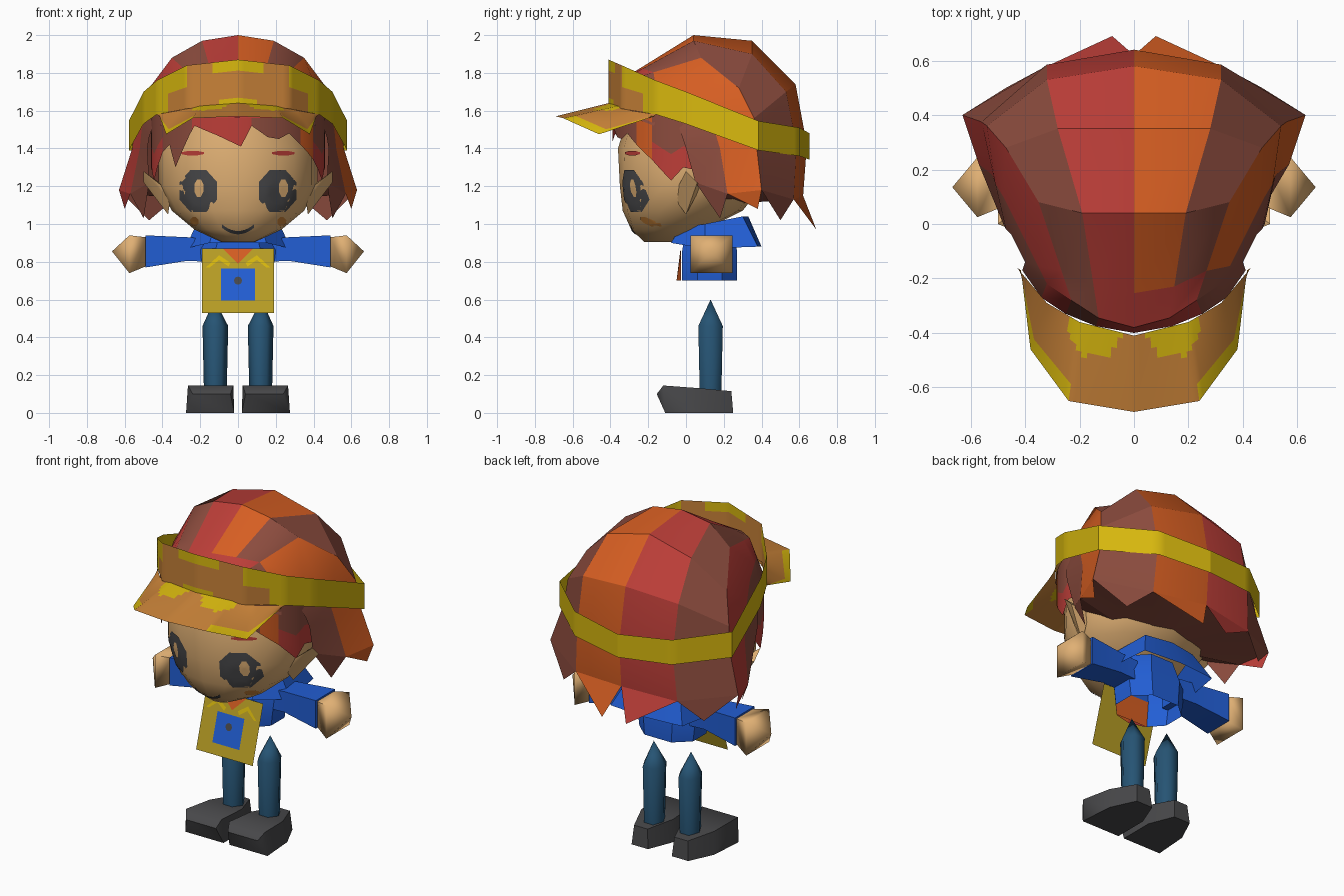
import bpy, bmesh, math
from mathutils import Vector
from mathutils.bvhtree import BVHTree

if "Cube" in bpy.data.objects:
    bpy.data.objects.remove(bpy.data.objects["Cube"])


def lin(c):
    c /= 255
    return c / 12.92 if c < 0.04 else ((c + 0.055) / 1.055) ** 2.4


MATS = {}
for name, rgb in {"brown": (140, 76, 62), "red": (188, 62, 56), "orange": (214, 94, 34),
                  "yellow": (216, 184, 14), "tan": (200, 130, 56), "skin": (224, 176, 116),
                  "blue": (34, 94, 212), "navy": (38, 84, 116), "grey": (72, 72, 74),
                  "olive": (184, 158, 36)}.items():
    m = bpy.data.materials.new(name)
    m.diffuse_color = [lin(c) for c in rgb] + [1]
    m.use_nodes = True
    m.node_tree.nodes["Principled BSDF"].inputs["Base Color"].default_value = m.diffuse_color
    MATS[name] = m


def make(name, verts, faces, colors, angle=35, recalc=False, merge=False):
    """Mesh object; colors is one name or one name per face."""
    if isinstance(colors, str):
        colors = [colors] * len(faces)
    used = list(dict.fromkeys(colors))
    me = bpy.data.meshes.new(name)
    me.from_pydata([tuple(v) for v in verts], [], faces)
    for c in used:
        me.materials.append(MATS[c])
    for p, c in zip(me.polygons, colors):
        p.material_index = used.index(c)
    bm = bmesh.new()
    bm.from_mesh(me)
    if merge:
        bmesh.ops.remove_doubles(bm, verts=bm.verts, dist=0.0005)
    if recalc:
        bmesh.ops.recalc_face_normals(bm, faces=bm.faces)
    bm.to_mesh(me)
    bm.free()
    me.shade_smooth()
    me.set_sharp_from_angle(angle=math.radians(angle))
    ob = bpy.data.objects.new(name, me)
    bpy.context.collection.objects.link(ob)
    return ob


def hull(name, pts, color, angle=35):
    bm = bmesh.new()
    for p in pts:
        bm.verts.new(p)
    bmesh.ops.convex_hull(bm, input=bm.verts)
    bm.verts.index_update()
    faces = [[v.index for v in f.verts] for f in bm.faces]
    verts = [v.co.copy() for v in bm.verts]
    bm.free()
    return make(name, verts, faces, color, angle, recalc=True)


def loft(name, rings, color, caps=True, angle=35):
    n = len(rings[0])
    faces = [(r * n + i, r * n + (i + 1) % n, (r + 1) * n + (i + 1) % n, (r + 1) * n + i)
             for r in range(len(rings) - 1) for i in range(n)]
    if caps:
        faces += [tuple(range(n))[::-1], tuple((len(rings) - 1) * n + i for i in range(n))]
    return make(name, sum(rings, []), faces, color, angle, recalc=True)


def sheet(name, low, high, rule, rows=1):
    """Grid between two polylines, coloured by rule(centre, height fraction)."""
    n, verts, faces, cols = len(low), [], [], []
    for r in range(rows + 1):
        verts += [Vector(a).lerp(Vector(b), r / rows) for a, b in zip(low, high)]
    for r in range(rows):
        for i in range(n - 1):
            f = (r * n + i, r * n + i + 1, (r + 1) * n + i + 1, (r + 1) * n + i)
            faces.append(f)
            cols.append(rule(sum((verts[k] for k in f), Vector()) / 4, (r + 0.5) / rows))
    return make(name, verts, faces, cols)


def mirrored(half):
    """Full left-to-right polyline from a right half that starts on x = 0."""
    return [(-x, y, z) for x, y, z in half[:0:-1]] + list(half)


def dense(pts, n):
    out = [Vector(a).lerp(Vector(b), k / n) for a, b in zip(pts, pts[1:]) for k in range(n)]
    return out + [Vector(pts[-1])]


# Head: stacked ovals (height, half width, front y, back y)
rings = []
for z, w, f, b in [(.905, .09, -.22, .0), (.97, .23, -.29, .1), (1.07, .35, -.335, .3),
                   (1.2, .42, -.35, .4), (1.4, .42, -.36, .44), (1.6, .36, -.3, .42)]:
    rings.append([(w * math.sin(a), (f + b) / 2 - (b - f) / 2 * math.cos(a), z)
                  for a in [k * math.tau / 16 for k in range(16)]])
head = loft("head", rings, "skin", angle=60)
bvh = BVHTree.FromPolygons([v.co for v in head.data.vertices],
                           [tuple(p.vertices) for p in head.data.polygons])


def on_face(x, z, off):
    hit = bvh.ray_cast(Vector((x, -2, z)), Vector((0, 1, 0)))[0] or bvh.find_nearest(Vector((x, -.2, z)))[0]
    return hit + Vector((0, -off, 0))


def disc(name, cx, cz, rx, rz, color, off=.006, n=8, rings=5):
    verts, faces = [on_face(cx, cz, off)], []
    for r in range(1, rings + 1):
        for k in range(n):
            a = (k + .5) * math.tau / n
            q = 1.08 * r / rings
            verts.append(on_face(cx + rx * q * math.cos(a), cz + rz * q * math.sin(a), off))
            i, j = 1 + (r - 1) * n + k, 1 + (r - 1) * n + (k + 1) % n
            faces.append((0, i, j) if r == 1 else (i - n, i, j, j - n))
    make(name, verts, faces, color)


# Painted face
for s in (-1, 1):
    disc("eye", s * .21, 1.175, .1, .112, "grey")
    disc("eye_glint", .24 if s > 0 else -.207, 1.19, .024, .047, "skin", .009)
    disc("brow", s * .24, 1.375, .06, .012, "red")
    disc("cheek", s * .232, 1.012, .024, .024, "tan")
arc = [(-.085 + .017 * k, .945 + .035 * ((k - 5) / 5) ** 2) for k in range(11)]
sheet("mouth", [on_face(x, z, .006) for x, z in arc], [on_face(x, z + .018, .006) for x, z in arc],
      lambda c, t: "grey")

# Hair cap: meridians from the forehead over the crown to the back hem (right half)
MER = [
    [(0, -.4, 1.56), (0, -.38, 1.74), (0, .04, 2.0), (0, .35, 1.97), (0, .58, 1.74), (0, .64, 1.42), (0, .62, 1.15)],
    [(.14, -.375, 1.56), (.13, -.345, 1.76), (.19, .04, 1.97), (.28, .35, 1.9), (.32, .53, 1.7), (.32, .585, 1.42), (.34, .57, 1.13)],
    [(.25, -.33, 1.56), (.23, -.28, 1.77), (.35, .08, 1.88), (.47, .28, 1.72), (.54, .36, 1.56), (.56, .375, 1.4), (.63, .4, 1.18)],
    [(.34, -.27, 1.56), (.32, -.22, 1.7), (.43, 0, 1.68), (.48, .1, 1.6), (.51, .15, 1.5), (.52, .18, 1.4), (.57, .22, 1.16)],
    [(.41, -.17, 1.52), (.4, -.14, 1.6), (.43, -.08, 1.56), (.45, -.04, 1.52), (.47, -.02, 1.46), (.48, 0, 1.4), (.47, .05, 1.22)],
]
TIPS = [(.08, .69, .97), (.47, .5, 1.02), (.6, .38, 1.08), (.5, .18, 1.03)]
verts, faces, cols = [], [], []


def face(pts, color):
    faces.append(tuple(range(len(verts), len(verts) + len(pts))))
    verts.extend(pts)
    cols.append(color)


for s, main in ((1, "orange"), (-1, "red")):
    flip = lambda p: (s * p[0], p[1], p[2])
    # An extra row near the hairline carries the crossing lock colours
    grid = [m[:2] + [tuple(Vector(m[1]).lerp(Vector(m[2]), .3))] + m[2:] for m in MER]
    front = ["red", "red", "brown", "brown"] if s > 0 else ["red", "brown", "red", "brown"]
    for c in range(4):
        color = main if c % 2 == 0 else "brown"
        a, b = [flip(p) for p in grid[c]], [flip(p) for p in grid[c + 1]]
        for r in range(7):
            face([a[r], b[r], b[r + 1], a[r + 1]][::s], front[c] if r < 2 else color)
        face([a[7], b[7], flip(TIPS[c])][::s], color)
        face([b[7], a[7], (0, .15, 1.1)][::s], "brown")
make("hair", verts, faces, cols, 25, merge=True)

# Fringe wrapped round the forehead: (angle in degrees, hem height)
HEM = [(-96, 1.28), (-84, 1.3), (-75, 1.23), (-60, 1.38), (-52, 1.42), (-46, 1.3), (-34, 1.47), (-30, 1.52),
       (-14, 1.47), (2, 1.41), (9, 1.52), (20, 1.46), (28, 1.45), (36, 1.48), (46, 1.42), (60, 1.34),
       (75, 1.23), (84, 1.3), (96, 1.28)]


def wrap(a, z):
    a = math.radians(a)
    return (.46 * math.sin(a), .03 - .42 * math.cos(a), z)


def fringe_rule(c, t):
    a = math.degrees(math.atan2(c.x / .46, (.03 - c.y) / .42))
    if -32 < a < 9 or (t < .4 and (a > 58 or a < -60)):
        return "red"
    return "orange" if 46 < a < 60 else "brown"


hem = [(p[0] + (q[0] - p[0]) * k / 2, p[1] + (q[1] - p[1]) * k / 2) for p, q in zip(HEM, HEM[1:]) for k in (0, 1)]
hem.append(HEM[-1])
sheet("fringe", [wrap(a, z) for a, z in hem], [wrap(a, 1.58) for a, z in hem], fringe_rule, 5)

# Headband: (x, y, low z, high z) from front centre to back centre
BAND = [(0, -.41, 1.64, 1.87), (.27, -.34, 1.61, 1.84), (.43, -.16, 1.58, 1.76), (.5, 0, 1.53, 1.7),
        (.578, .385, 1.39, 1.545), (.325, .6, 1.36, 1.51), (0, .655, 1.34, 1.48)]


def band_rule(c, t):
    x = abs(c.x)
    if c.y > -.2 or x > .37 or (x > .27 and t > .5) or (t > .75 and x < .13) or (t < .12 and x < .1):
        return "yellow"
    return "tan"


sheet("headband", dense(mirrored([(x, y, l) for x, y, l, h in BAND]), 8),
      dense(mirrored([(x, y, h) for x, y, l, h in BAND]), 8), band_rule, 8)

# Visor with yellow rim and patches
inner = [(0, -.41, 1.64), (.2, -.36, 1.625), (.32, -.29, 1.6), (.43, -.16, 1.58)]
outer = [(0, -.69, 1.57), (.24, -.65, 1.56), (.38, -.46, 1.475), (.415, -.17, 1.57)]


def visor_rule(c, t):
    x = abs(c.x)
    patch = .04 < x < .24 and c.y > -.485 + 1.2 * max(0, abs(x - .14) - .04)
    return "yellow" if patch or (t < .2 and x > .23) else "tan"


sheet("visor", dense(mirrored(outer), 10), dense(mirrored(inner), 10), visor_rule, 14)

# Torso, open below with a coloured front, and flared collar
oct_ring = lambda w, f, b, z: [(-w * .6, f, z), (w * .6, f, z), (w, f + .08, z), (w, b - .08, z),
                               (w * .5, b, z), (-w * .5, b, z), (-w, b - .08, z), (-w, f + .08, z)]
torso = loft("torso", [oct_ring(.18, -.02, .27, .7), oct_ring(.2, -.02, .27, .86), oct_ring(.15, 0, .24, .98)],
             "blue", caps=False)
torso.data.materials.append(MATS["orange"])
torso.data.polygons[0].material_index = 1
low = [(0, -.08, .9), (.15, -.08, .9), (.28, .1, .87), (.24, .38, .88), (0, .4, .88)]
high = [(0, -.03, .98), (.13, -.03, .98), (.22, .1, 1.0), (.17, .3, 1.04), (0, .33, 1.04)]
loft("collar", [mirrored(p)[:-1] for p in (low, high)], "blue", caps=False)

# Apron hanging forward, with shirt panel, neckline, trim and pocket
ap = lambda x, z, off=0: (x, -.03 - .1 * (.87 - z) / .34 - off, z)
rect = lambda x0, x1, z0, z1, off: [ap(x0, z0, off), ap(x1, z0, off), ap(x1, z1, off), ap(x0, z1, off)]
make("apron", rect(-.19, .19, .53, .87, 0), [(0, 1, 2, 3)], "olive")
make("pocket", rect(-.09, .09, .595, .765, .006), [(0, 1, 2, 3)], "blue")
make("pocket_button", [ap(.022 * math.cos(k * math.tau / 8), .7 + .022 * math.sin(k * math.tau / 8), .009)
                       for k in range(8)], [tuple(range(8))], "grey")
make("neckline", [ap(-.08, .87, .005), ap(0, .79, .005), ap(.08, .87, .005)], [(0, 1, 2)], "orange")
make("shirt_panel", [(-.1, -.026, .7), (0, -.05, .7), (.1, -.026, .7), (-.1, -.026, .86), (0, -.03, .86), (.1, -.026, .86)],
     [(0, 1, 4, 3), (1, 2, 5, 4)], ["red", "orange"])

for s in (-1, 1):
    make("apron_trim", [ap(s * x, z, .005) for x, z in [(.04, .795), (.1, .835), (.17, .77), (.15, .77), (.1, .81), (.05, .775)]],
         [(0, 1, 4, 5)[::-s], (1, 2, 3, 4)[::-s]], "yellow")

    # Ears
    hull("ear", [(s * x, y, z) for x, y, z in [(.5, 0, 1.28), (.5, .06, 1.22), (.37, 0, 1.05),
                                               (.36, -.05, 1.12), (.4, -.04, 1.2), (.39, .08, 1.2)]], "skin")
    # Sleeves and hands
    quad = lambda x, y0, y1, z0, z1: [(s * x, y0, z0), (s * x, y1, z0), (s * x, y1, z1), (s * x, y0, z1)]
    loft("sleeve", [quad(.15, .06, .21, .8, .92), quad(.27, .06, .21, .805, .93), quad(.49, .045, .23, .77, .94)],
         "blue", angle=50)
    hull("hand", quad(.49, .06, .215, .775, .93) + quad(.575, .025, .245, .74, .94) + [(s * .667, .135, .855)],
         "skin", 75)

    # Pointed legs
    hexa = lambda r, z: [(s * .12 + r * math.cos(k * math.pi / 3), .13 + r * 1.1 * math.sin(k * math.pi / 3), z)
                         for k in range(6)]
    hull("leg", hexa(.06, .1) + hexa(.068, .46) + [(s * .125, .13, .6)], "navy", 65)

    # Shoes, wide at the toe and narrow at the heel
    hull("shoe", [(s * x, y, z) for x, y, z in [
        (.02, -.11, 0), (.275, -.11, 0), (.26, .1, 0), (.19, .25, 0), (.08, .25, 0), (.02, .1, 0),
        (.04, -.155, .1), (.24, -.155, .1), (.025, -.12, .145), (.265, -.12, .145),
        (.245, .08, .13), (.18, .24, .115), (.09, .24, .115), (.03, .08, .13)]], "grey", 60)
